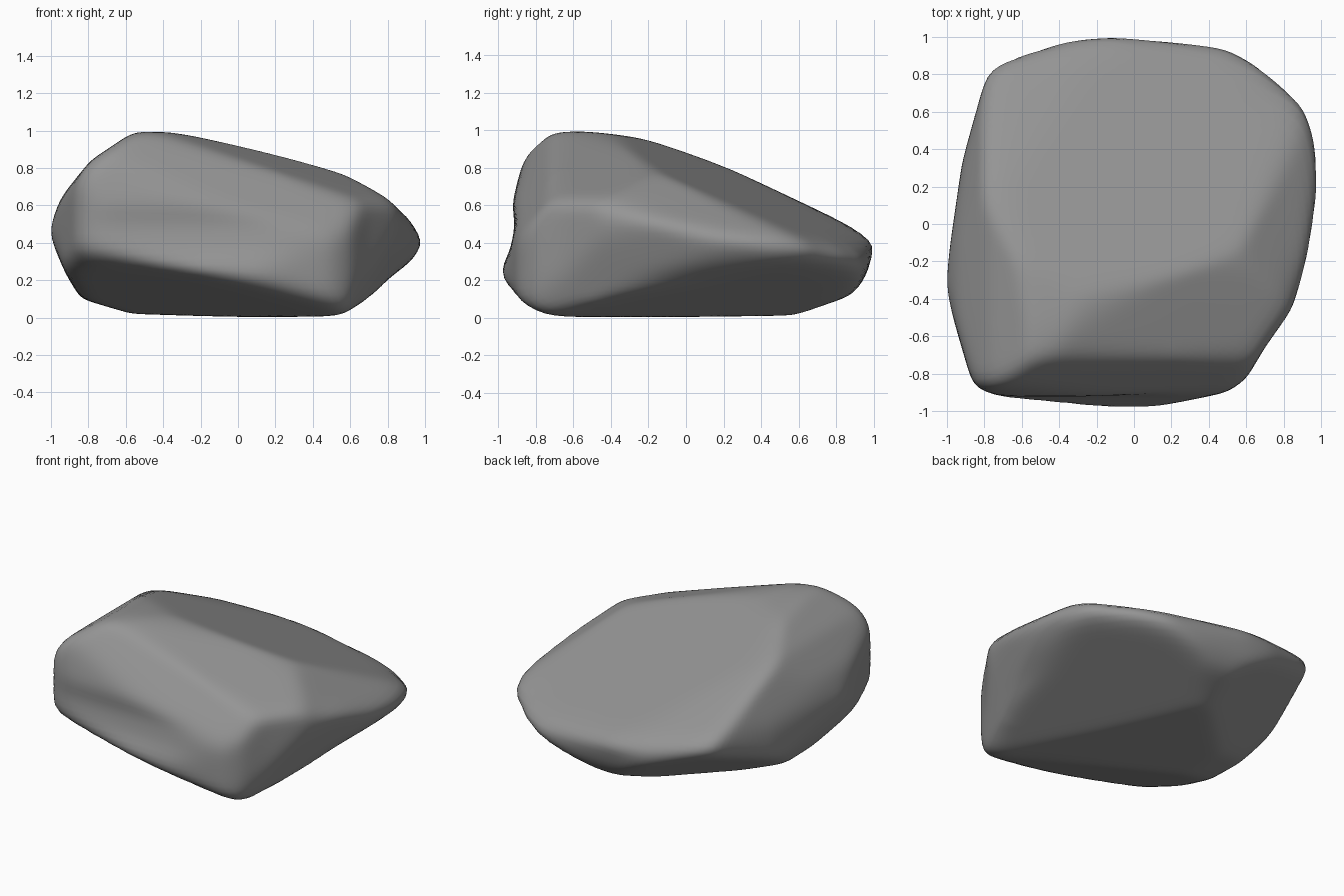
import bpy
import bmesh
from mathutils import Vector

default_cube = bpy.data.objects.get("Cube")
if default_cube:
    bpy.data.objects.remove(default_cube, do_unlink=True)

CENTRE = Vector((0, 0, 0.45))
SHARPNESS = 70  # higher gives crisper ridges between the facets

# Outlines of the boulder along each axis
FRONT_OUTLINE = [(-1.02, .46), (-.92, .23), (-.84, .1), (-.57, .02), (0, 0), (.53, 0), (.67, .01),
                 (.8, .2), (.93, .3), (1.02, .44), (.98, .52), (.89, .56), (.78, .67), (.65, .74),
                 (.3, .86), (-.37, 1), (-.55, 1), (-.79, .84), (-.95, .64)]
SIDE_OUTLINE = [(-1.03, .2), (-.87, .04), (-.75, 0), (-.1, 0), (.58, .01), (.89, .12), (.96, .22),
                (1.02, .41), (.86, .5), (.25, .79), (-.15, .95), (-.55, 1), (-.74, 1), (-.85, .94),
                (-.93, .6), (-.91, .5), (-.94, .35)]
TOP_OUTLINE = [(-.34, -1.02), (.12, -.98), (.5, -.9), (.6, -.83), (.7, -.66), (.85, -.45), (.98, -.08),
               (1.02, .35), (.9, .65), (.66, .86), (.5, .94), (-.12, 1.02), (-.35, .98), (-.69, .88),
               (-.79, .82), (-.92, .33), (-1.02, -.32), (-.96, -.53), (-.86, -.87), (-.72, -.94)]

# Broad facets that chip the boulder: outward normal, point on the facet
FACETS = {
    "sloping top": ((.14, .39, 1), (-.6, -.15, .94)),
    "front slope": ((.08, -.33, .25), (0, -.9, .6)),
    "front corner": ((.3, -.2, .9), (.3, -.25, .85)),
    "front undercut": ((-.18, -.32, -.92), (-.4, -.2, 0)),
    "back undercut": ((.2, .1, -.66), (.9, .35, .27)),
    "corner undercut": ((-.35, .35, -.75), (-.8, .77, .4)),
    "steep side": ((-.28, .06, .12), (-.83, .1, .8)),
    "shoulder": ((.1, .02, .15), (.98, -.1, .49)),
    "side undercut": ((.34, -.09, -.14), (.61, -.8, .1)),
}


def cross(a, b):
    return a[0] * b[1] - a[1] * b[0]


def outline_closeness(outline, origin, u, v):
    """Inverse distance from the origin to the outline along (u, v)."""
    points = [(a - origin[0], b - origin[1]) for a, b in outline]
    ray = (u, v)
    for p, q in zip(points, points[1:] + points[:1]):
        if cross(p, ray) >= 0 and cross(ray, q) >= 0:
            edge = (q[0] - p[0], q[1] - p[1])
            return cross(ray, edge) / cross(p, edge)
    return 0


def facet_closeness(normal, point, ray):
    """Inverse distance from the centre to the facet along the ray."""
    normal = Vector(normal)
    return max(0, normal.dot(ray) / normal.dot(Vector(point) - CENTRE))


def boulder_radius(ray):
    """Softly blended nearest limit among all outlines and facets."""
    x, y, z = ray
    limits = [
        outline_closeness(FRONT_OUTLINE, (CENTRE.x, CENTRE.z), x, z),
        outline_closeness(SIDE_OUTLINE, (CENTRE.y, CENTRE.z), y, z),
        outline_closeness(TOP_OUTLINE, (CENTRE.x, CENTRE.y), x, y),
    ]
    limits += [facet_closeness(normal, point, ray) for normal, point in FACETS.values()]
    return sum(limit ** SHARPNESS for limit in limits) ** (-1 / SHARPNESS)


# Boulder: a sphere pulled in to its outlines and facets, then lightly worn
bm = bmesh.new()
bmesh.ops.create_icosphere(bm, subdivisions=6, radius=1)
for vert in bm.verts:
    ray = vert.co.normalized()
    vert.co = CENTRE + ray * boulder_radius(ray)
for _ in range(4):
    bmesh.ops.smooth_vert(bm, verts=bm.verts, factor=0.5,
                          use_axis_x=True, use_axis_y=True, use_axis_z=True)
mesh = bpy.data.meshes.new("boulder")
bm.to_mesh(mesh)
bm.free()
boulder = bpy.data.objects.new("boulder", mesh)
bpy.context.collection.objects.link(boulder)

# Stone colour
stone = bpy.data.materials.new("grey stone")
stone.use_nodes = True
stone_colour = (0.3, 0.3, 0.3, 1)
stone.diffuse_color = stone_colour
stone.node_tree.nodes["Principled BSDF"].inputs["Base Color"].default_value = stone_colour
mesh.materials.append(stone)

# Smooth shading
bpy.context.view_layer.objects.active = boulder
boulder.select_set(True)
bpy.ops.object.shade_smooth_by_angle(angle=1.0)
